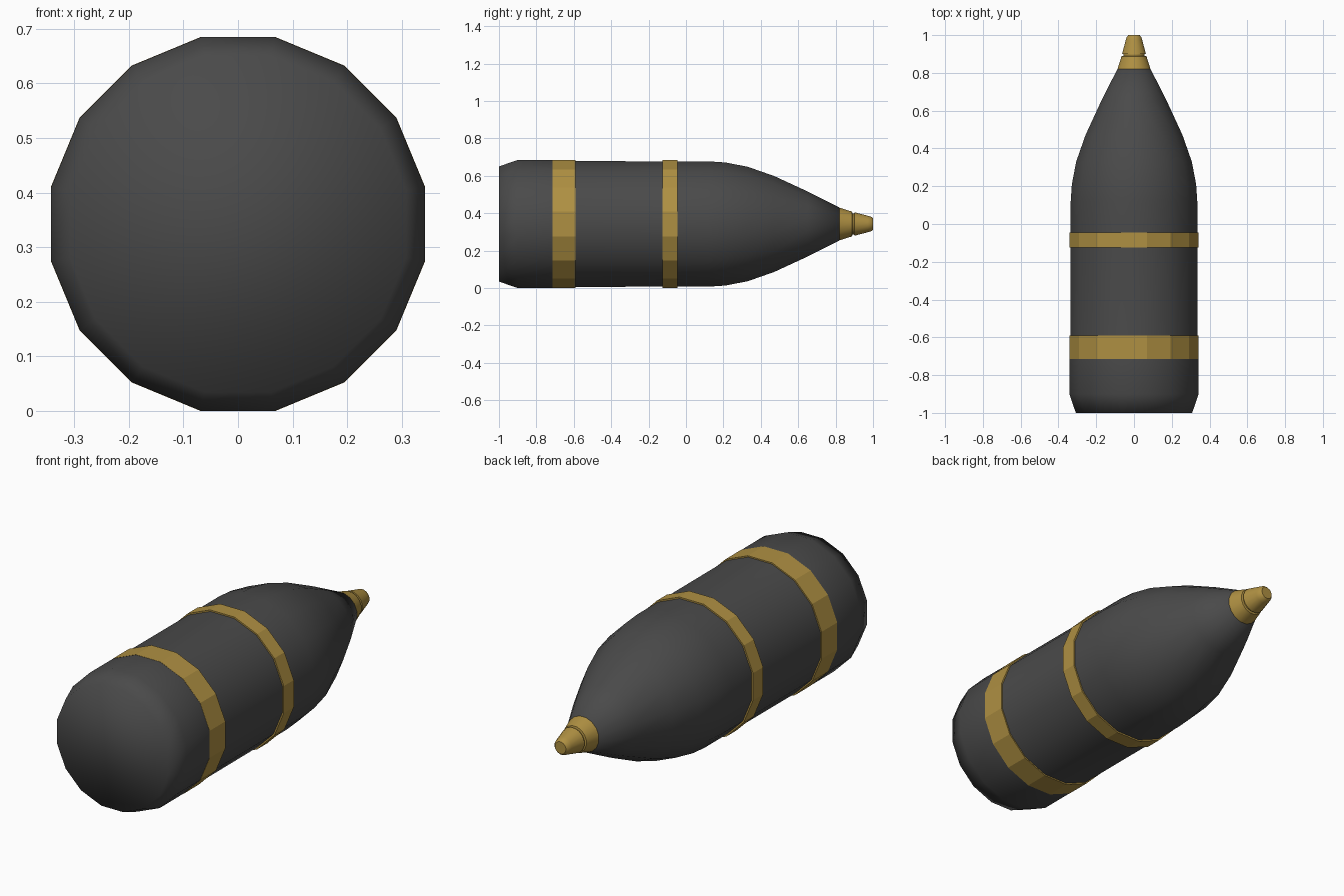
import bpy, bmesh, math

if "Cube" in bpy.data.objects:
    bpy.data.objects.remove(bpy.data.objects["Cube"])

SIDES = 16
CZ = 0.3425                                # height of the shell's axis
K = 1 / math.cos(math.pi / SIDES)          # flat-to-flat radius -> corner radius


def material(name, rgb):
    m = bpy.data.materials.new(name)
    m.diffuse_color = (*rgb, 1)
    m.use_nodes = True
    m.node_tree.nodes["Principled BSDF"].inputs["Base Color"].default_value = m.diffuse_color
    return m


steel = material("dark_grey_steel", (0.068, 0.068, 0.068))
brass = material("brass", (0.43, 0.28, 0.055))


def lathe(name, profile, mat, smooth=None):
    """Revolve (y, radius) points about the long axis, with capped ends."""
    bm = bmesh.new()
    rings = []
    for y, r in profile:
        ring = []
        for i in range(SIDES):
            a = (i + 0.5) * 2 * math.pi / SIDES
            ring.append(bm.verts.new((r * K * math.cos(a), y, CZ + r * K * math.sin(a))))
        rings.append(ring)
    for a, b in zip(rings, rings[1:]):
        for i in range(SIDES):
            j = (i + 1) % SIDES
            bm.faces.new((a[i], a[j], b[j], b[i]))
    bm.faces.new(rings[0])
    bm.faces.new(rings[-1])
    bmesh.ops.recalc_face_normals(bm, faces=bm.faces[:])
    me = bpy.data.meshes.new(name)
    bm.to_mesh(me)
    bm.free()
    me.materials.append(mat)
    ob = bpy.data.objects.new(name, me)
    bpy.context.collection.objects.link(ob)
    if smooth:
        bpy.ops.object.select_all(action='DESELECT')
        ob.select_set(True)
        bpy.context.view_layer.objects.active = ob
        bpy.ops.object.shade_smooth_by_angle(angle=math.radians(smooth))
    return ob


# Shell body: chamfered base, straight wall and curved nose
lathe("shell_body", [
    (-1.0, 0.308), (-0.90, 0.342), (-0.70, 0.3415), (-0.60, 0.336), (-0.05, 0.335),
    (0.12, 0.335), (0.21, 0.329), (0.33, 0.306), (0.47, 0.257),
    (0.65, 0.174), (0.82, 0.088)], steel, 80)

# Raised driving bands, flat faceted
for name, y0, y1 in (("rear_band", -0.715, -0.59), ("front_band", -0.125, -0.045)):
    lathe(name, [(y0, 0.3425), (y1, 0.3425)], brass)

# Fuze: flared collar, groove and blunt tip
lathe("fuze", [
    (0.815, 0.089), (0.888, 0.066), (0.89, 0.056), (0.899, 0.056),
    (0.90, 0.063), (0.972, 0.044), (0.99, 0.039), (1.0, 0.030)], brass, 40)
